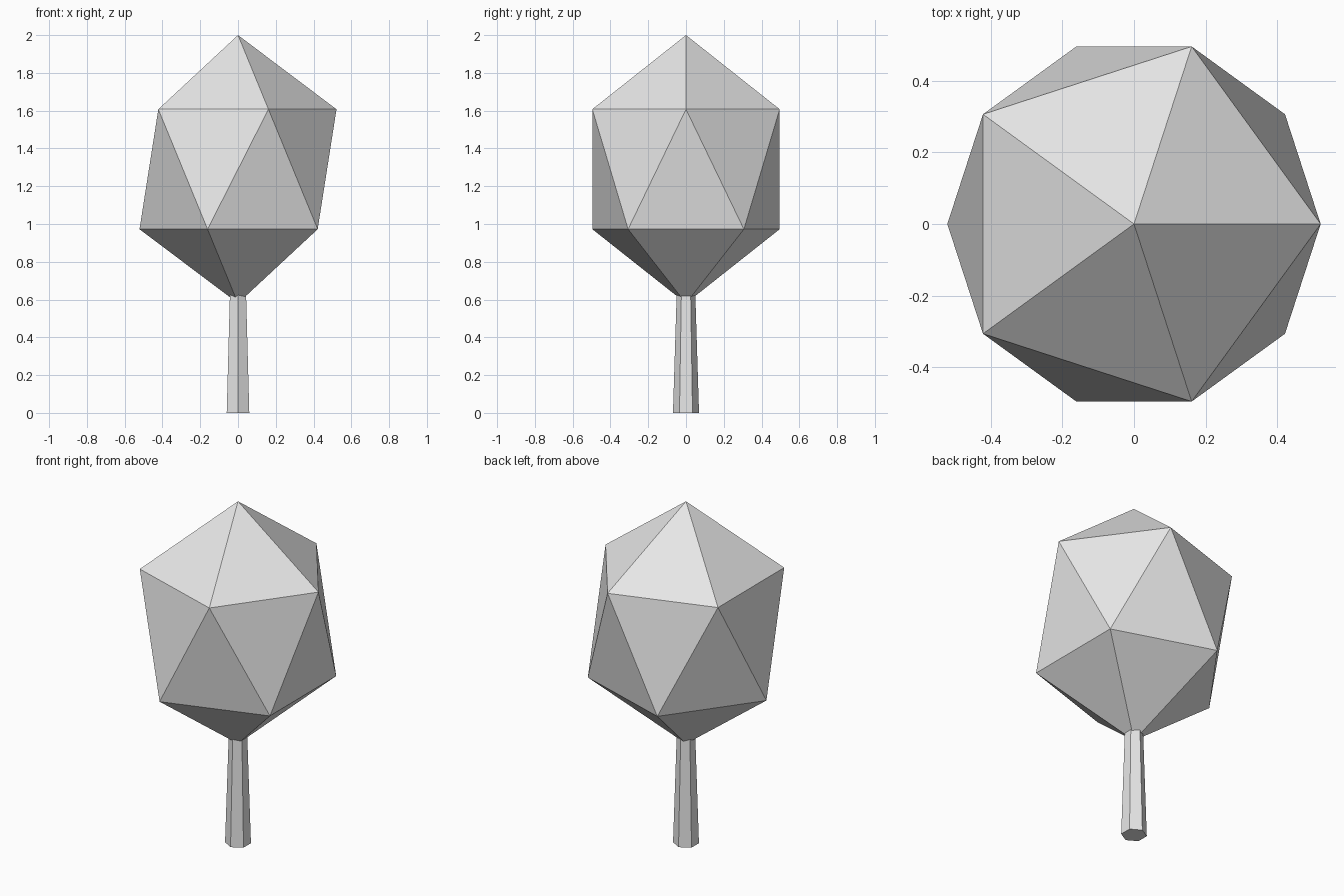
import bpy

cube = bpy.data.objects.get("Cube")
if cube:
    bpy.data.objects.remove(cube, do_unlink=True)

# Single pale grey colour for the whole tree
grey = bpy.data.materials.new("pale_grey")
grey.use_nodes = True
colour = (0.8, 0.8, 0.8, 1.0)
grey.diffuse_color = colour
grey.node_tree.nodes["Principled BSDF"].inputs["Base Color"].default_value = colour


def finish(name):
    """Name the new object, give it the colour and apply its scale."""
    obj = bpy.context.object
    obj.name = name
    obj.data.materials.append(grey)
    bpy.ops.object.transform_apply(location=False, rotation=False, scale=True)
    bpy.ops.object.shade_flat()
    return obj


# Trunk: tapered six-sided post, tucked into the foliage
TRUNK_HEIGHT = 0.64
bpy.ops.mesh.primitive_cone_add(vertices=6, radius1=0.069, radius2=0.049,
                                depth=TRUNK_HEIGHT,
                                location=(0, 0, TRUNK_HEIGHT / 2))
finish("trunk")

# Foliage: stretched twenty-sided crown
bpy.ops.mesh.primitive_ico_sphere_add(subdivisions=1, radius=1,
                                      location=(0, 0, 1.29))
bpy.context.object.scale = (0.583, 0.583, 0.71)
finish("foliage")
